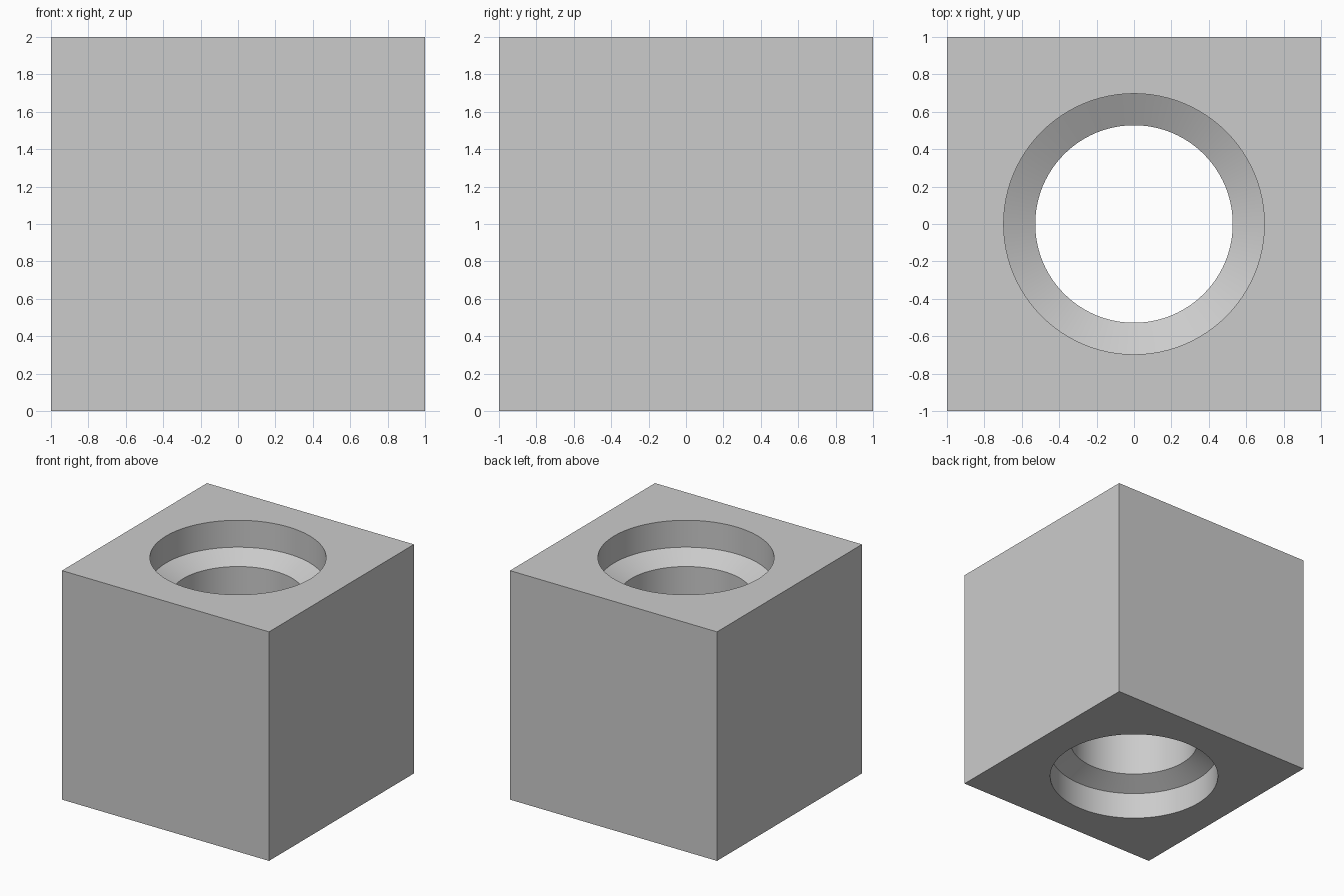
import bpy
import bmesh
from math import cos, sin, tau

old = bpy.data.objects.get("Cube")
if old:
    bpy.data.objects.remove(old, do_unlink=True)

SIZE = 2.0
HALF = SIZE / 2
SEGMENTS = 96          # multiple of 8, so the block corners land on a spoke
BORE, THROAT = 0.697, 0.528
BORE_DEPTH, CONE_DEPTH = 0.235, 0.325

grey = bpy.data.materials.new("plain grey")
grey.use_nodes = True
colour = (0.6, 0.6, 0.6, 1)
grey.diffuse_color = colour
grey.node_tree.nodes["Principled BSDF"].inputs["Base Color"].default_value = colour


def ring(bm, z, radius=None):
    """A circle of vertices, or the square outline when no radius is given."""
    verts = []
    for i in range(SEGMENTS):
        a = tau * i / SEGMENTS
        r = radius or HALF / max(abs(cos(a)), abs(sin(a)))
        verts.append(bm.verts.new((r * cos(a), r * sin(a), z)))
    return verts


# Stepped bore: wide recess, conical shoulder and throat, alike at both ends
lower = [(0, BORE), (BORE_DEPTH, BORE), (CONE_DEPTH, THROAT)]
upper = [(SIZE - z, r) for z, r in reversed(lower)]

bm = bmesh.new()
rings = [ring(bm, z, r) for z, r in lower + upper]
# Square outline of the block, top then bottom, closes the section
rings += [ring(bm, SIZE), ring(bm, 0)]
for a, b in zip(rings, rings[1:] + rings[:1]):
    for i in range(SEGMENTS):
        j = (i + 1) % SEGMENTS
        bm.faces.new((a[i], a[j], b[j], b[i]))

# Merge the flat strips of the four block sides into single faces
bm.normal_update()
spokes = [e for e in bm.edges
          if all(max(abs(v.co.x), abs(v.co.y)) > HALF - 1e-4 for v in e.verts)
          and abs(e.verts[0].co.z - e.verts[1].co.z) > HALF
          and e.calc_face_angle(0) < 0.01]
bmesh.ops.dissolve_edges(bm, edges=spokes, use_verts=False)
bmesh.ops.recalc_face_normals(bm, faces=bm.faces)

mesh = bpy.data.meshes.new("bored_block")
bm.to_mesh(mesh)
bm.free()
mesh.materials.append(grey)
block = bpy.data.objects.new("bored_block", mesh)
bpy.context.collection.objects.link(block)

# Smooth bore walls, crisp edges
bpy.ops.object.select_all(action="DESELECT")
block.select_set(True)
bpy.context.view_layer.objects.active = block
bpy.ops.object.shade_smooth_by_angle(angle=0.5)
